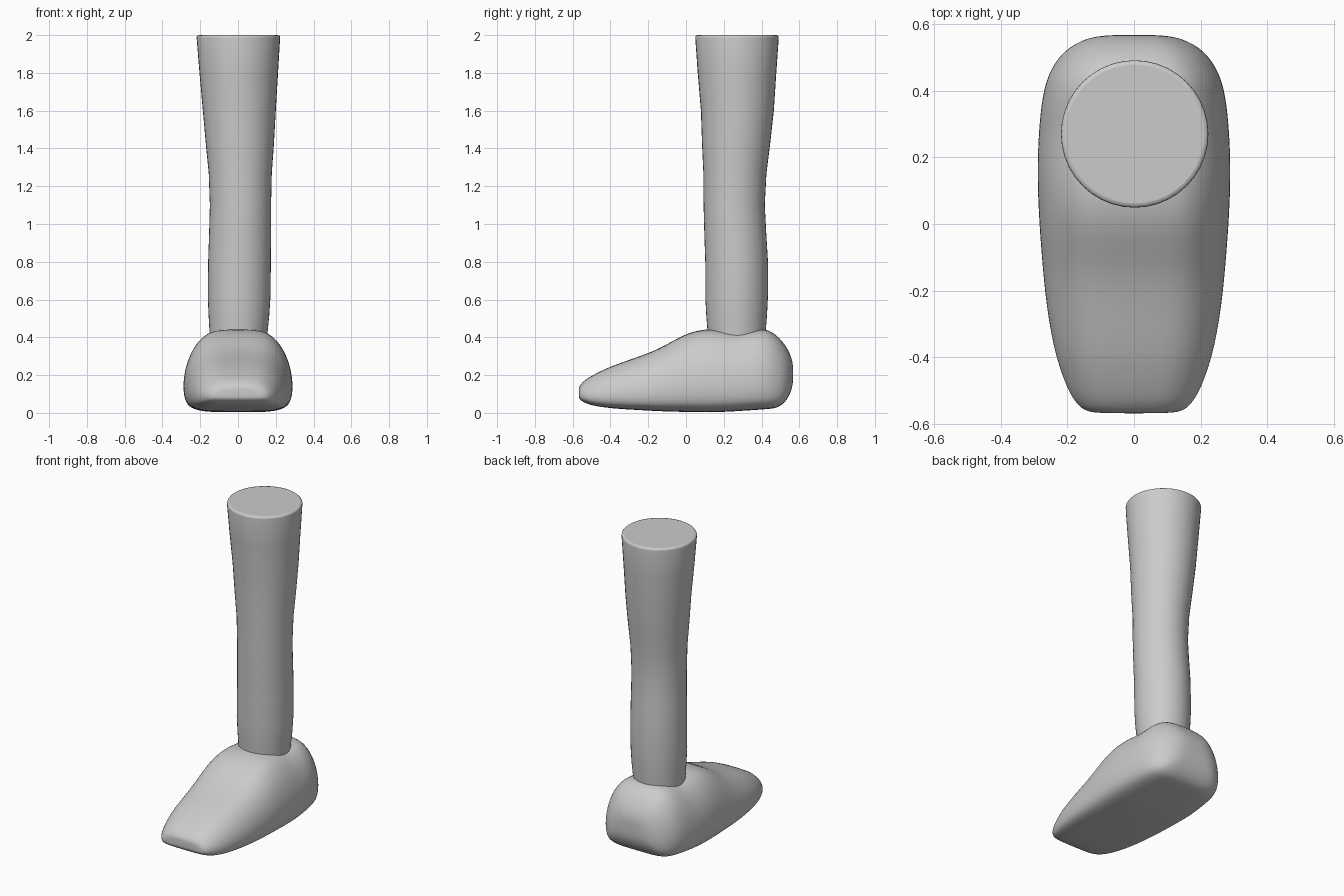
import bpy, bmesh
from math import sin, cos, pi


def loft(name, rings):
    """Skin a list of equal-length rings and cap both ends."""
    bm = bmesh.new()
    rows = [[bm.verts.new(p) for p in r] for r in rings]
    n = len(rows[0])
    for a, b in zip(rows, rows[1:]):
        for i in range(n):
            j = (i + 1) % n
            bm.faces.new((a[i], a[j], b[j], b[i]))
    bm.faces.new(rows[0][::-1])
    bm.faces.new(rows[-1])
    bmesh.ops.recalc_face_normals(bm, faces=bm.faces)
    me = bpy.data.meshes.new(name)
    bm.to_mesh(me)
    bm.free()
    ob = bpy.data.objects.new(name, me)
    bpy.context.collection.objects.link(ob)
    for p in me.polygons:
        p.use_smooth = True
    return ob


# Foot: half outline of the cross-section (width 0..1, height 0..1)
half = [(0.35, 0), (0.65, 0.008), (0.88, 0.05), (0.975, 0.14), (1.01, 0.3),
        (0.98, 0.5), (0.885, 0.7), (0.74, 0.86), (0.54, 0.98), (0.25, 1.01)]
section = half + [(-u, v) for u, v in reversed(half)]

# Stations along the foot: y, half width, bottom, top
stations = [
    (-0.568, 0.10, 0.085, 0.130), (-0.562, 0.145, 0.07, 0.145),
    (-0.540, 0.172, 0.055, 0.170), (-0.500, 0.197, 0.04, 0.195),
    (-0.440, 0.220, 0.03, 0.225), (-0.370, 0.241, 0.022, 0.255),
    (-0.250, 0.262, 0.015, 0.295), (-0.130, 0.274, 0.008, 0.340),
    (0.000, 0.284, 0.005, 0.420), (0.110, 0.289, 0.003, 0.442),
    (0.200, 0.289, 0.005, 0.434), (0.280, 0.285, 0.010, 0.424),
    (0.360, 0.278, 0.015, 0.440), (0.430, 0.264, 0.020, 0.440),
    (0.480, 0.240, 0.025, 0.408), (0.520, 0.208, 0.050, 0.365),
    (0.550, 0.160, 0.095, 0.315), (0.564, 0.110, 0.140, 0.270),
    (0.567, 0.055, 0.180, 0.235)]
foot = loft("foot", [[(u * w, y, b + v * (t - b)) for u, v in section]
                     for y, w, b, t in stations])
sub = foot.modifiers.new("smooth", 'SUBSURF')
sub.levels = sub.render_levels = 2

# Shin: z, centre x, centre y, radius
shin = [(0.38, 0.003, 0.268, 0.151), (0.43, 0.003, 0.268, 0.154),
        (0.52, 0.005, 0.268, 0.161), (0.62, 0.006, 0.268, 0.166),
        (0.80, 0.008, 0.268, 0.166), (0.95, 0.011, 0.261, 0.164),
        (1.10, 0.013, 0.255, 0.162), (1.27, 0.012, 0.259, 0.167),
        (1.42, 0.010, 0.265, 0.180), (1.60, 0.007, 0.272, 0.193),
        (1.80, 0.004, 0.270, 0.208), (1.985, 0.002, 0.270, 0.221),
        (1.993, 0.002, 0.270, 0.220), (1.998, 0.002, 0.270, 0.216),
        (2.0, 0.002, 0.270, 0.208)]
N = 40
leg = loft("lower_leg", [[(cx + r * cos(2 * pi * i / N), cy + r * sin(2 * pi * i / N), z)
                          for i in range(N)] for z, cx, cy, r in shin])
leg.data.polygons[-1].use_smooth = False
leg.data.polygons[-2].use_smooth = False
